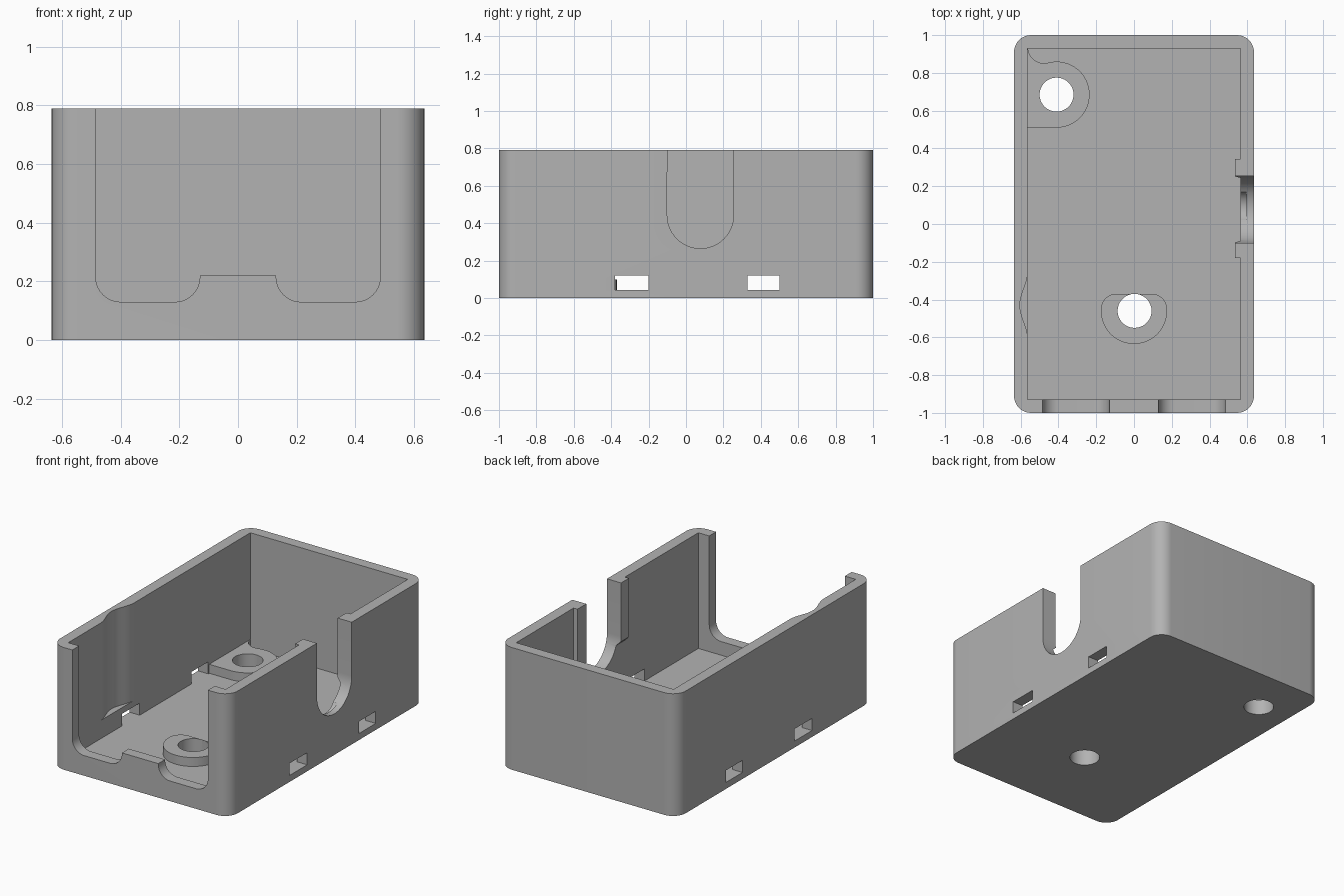
import bpy
import bmesh
from math import cos, sin, pi, radians

cube = bpy.data.objects.get("Cube")
if cube:
    bpy.data.objects.remove(cube, do_unlink=True)

# Single grey plastic
GREY = (0.45, 0.45, 0.45, 1)
plastic = bpy.data.materials.new("grey plastic")
plastic.use_nodes = True
plastic.diffuse_color = GREY
plastic.node_tree.nodes["Principled BSDF"].inputs["Base Color"].default_value = GREY

HEIGHT, FLOOR, BOSS_TOP = 0.79, 0.042, 0.10
HALF_X, HALF_Y, IN_X, IN_Y = 0.635, 1.0, 0.563, 0.93
OVER = 0.9


def arc(cx, cy, r, start, end, steps=16):
    """Points on an arc, angles in degrees."""
    angles = [radians(start + (end - start) * i / steps) for i in range(steps + 1)]
    return [(cx + r * cos(a), cy + r * sin(a)) for a in angles]


def rect(u0, u1, v0, v1):
    return [(u0, v0), (u1, v0), (u1, v1), (u0, v1)]


def prism(name, profile, axis, low, high):
    """Extrude a 2D profile along one axis."""
    place = {"x": lambda u, v, w: (w, u, v),
             "y": lambda u, v, w: (u, w, v),
             "z": lambda u, v, w: (u, v, w)}[axis]
    bm = bmesh.new()
    face = bm.faces.new([bm.verts.new(place(u, v, low)) for u, v in profile])
    moved = bmesh.ops.extrude_face_region(bm, geom=[face])["geom"]
    bmesh.ops.translate(bm, vec=place(0, 0, high - low),
                        verts=[g for g in moved if isinstance(g, bmesh.types.BMVert)])
    bmesh.ops.recalc_face_normals(bm, faces=bm.faces)
    mesh = bpy.data.meshes.new(name)
    bm.to_mesh(mesh)
    bm.free()
    mesh.materials.append(plastic)
    ob = bpy.data.objects.new(name, mesh)
    bpy.context.collection.objects.link(ob)
    return ob


def combine(target, tool, operation):
    """Apply a boolean and discard the tool."""
    mod = target.modifiers.new("combine", "BOOLEAN")
    mod.operation, mod.object, mod.solver = operation, tool, "EXACT"
    bpy.context.view_layer.objects.active = target
    bpy.ops.object.modifier_apply(modifier=mod.name)
    bpy.data.objects.remove(tool, do_unlink=True)


def add(*args):
    combine(case, prism(*args), "UNION")


def cut(*args):
    combine(case, prism(*args), "DIFFERENCE")


# Outer body with rounded vertical corners, then the open cavity
R = 0.09
outline = []
for sx, sy, start in ((1, 1, 0), (-1, 1, 90), (-1, -1, 180), (1, -1, 270)):
    outline += arc(sx * (HALF_X - R), sy * (HALF_Y - R), R, start, start + 90, 10)
case = prism("enclosure_case", outline, "z", 0, HEIGHT)
cut("cavity", rect(-IN_X, IN_X, -IN_Y, IN_Y), "z", FLOOR, OVER)

# Front screw boss with a flat back and rounded shoulders
front_boss = (arc(0, -0.46, 0.175, 180, 360, 28)
              + arc(0.095, -0.45, 0.08, 0, 90, 8) + arc(-0.095, -0.45, 0.08, 90, 180, 8))
add("front_boss", front_boss, "z", 0.02, BOSS_TOP)

# Corner screw boss blending into the back left corner
corner_boss = ([(-0.60, 0.95), (-0.60, 0.51)] + arc(-0.41, 0.685, 0.175, -90, 105, 28)
               + arc(-0.477, 0.935, 0.084, 285, 180, 12))
add("corner_boss", corner_boss, "z", 0.02, BOSS_TOP)

# Guide ribs beside the side opening, bevelled at the bottom
rib = [(0.535, HEIGHT), (0.535, 0.41), (0.58, 0.365), (0.58, HEIGHT)]
for y0, y1 in ((-0.18, -0.09), (0.24, 0.345)):
    add("guide_rib", rib, "y", y0, y1)

# U-shaped opening in the right wall, with a shallow inner relief below it
u_shape = [(-0.10, OVER)] + arc(0.077, 0.4425, 0.1775, 180, 360, 28) + [(0.2545, OVER)]
cut("side_opening", u_shape, "x", 0.5, 0.7)
cut("inner_relief", arc(0.09, 0.335, 0.09, 0, 345, 23), "x", 0.5, 0.595)

# Wide front opening with a raised middle step
half = ([(0.13, 0.22)] + arc(0.215, 0.215, 0.085, 180, 270, 10)
        + arc(0.40, 0.215, 0.085, 270, 360, 10) + [(0.485, OVER)])
front_shape = [(-x, z) for x, z in reversed(half)] + half
cut("front_opening", front_shape, "y", -1.1, -0.9)

# Soft bell-shaped recess inside the left wall
bell = [(-0.563 - 0.041 * (1 + cos(2 * pi * t)) / 2, -0.43 + 0.35 * t)
        for t in [i / 24 - 0.5 for i in range(25)]]
cut("wall_recess", [(-0.5, -0.605)] + bell + [(-0.5, -0.255)], "z", 0.16, OVER)

# Rectangular slots through both side walls
for y0, y1 in ((-0.38, -0.20), (0.33, 0.50)):
    for x0, x1 in ((-0.7, -0.55), (0.55, 0.7)):
        cut("wall_slot", rect(y0, y1, FLOOR, 0.12), "x", x0, x1)

# Screw holes through bosses and floor
for x, y in ((0.003, -0.46), (-0.41, 0.685)):
    cut("screw_hole", arc(x, y, 0.09, 0, 350, 35), "z", -0.1, 0.3)

# Smooth the rounded parts and keep the edges crisp
bpy.ops.object.select_all(action="DESELECT")
case.select_set(True)
bpy.context.view_layer.objects.active = case
bpy.ops.object.shade_smooth_by_angle(angle=radians(30))
